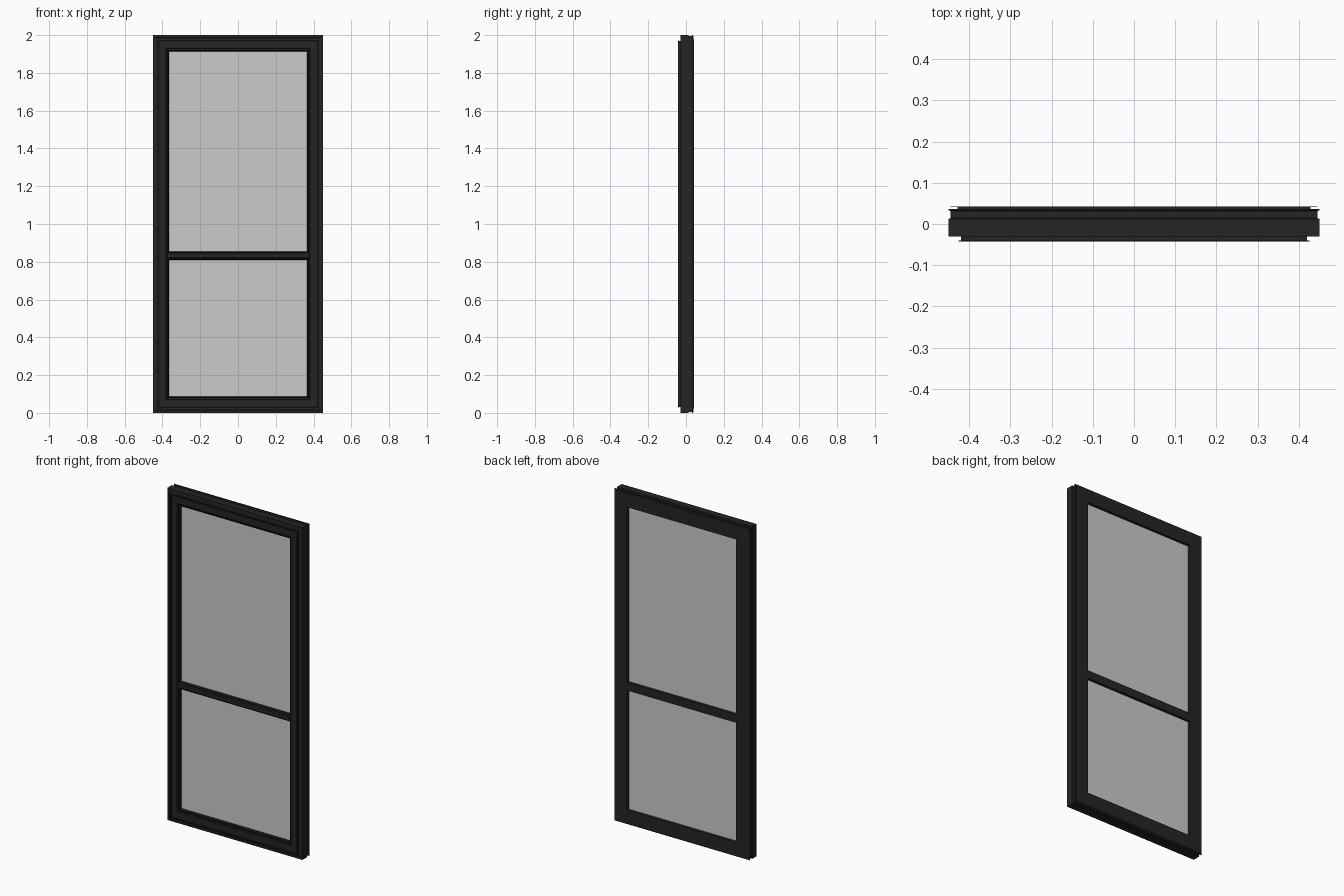
import bpy, bmesh

if "Cube" in bpy.data.objects:
    bpy.data.objects.remove(bpy.data.objects["Cube"])

W, H = 0.45, 2.0          # half width and height of the window


def material(name, rgb):
    m = bpy.data.materials.new(name)
    m.diffuse_color = (*rgb, 1)
    m.use_nodes = True
    m.node_tree.nodes["Principled BSDF"].inputs["Base Color"].default_value = m.diffuse_color
    return m


black = material("black_paint", (0.018, 0.018, 0.018))
rubber = material("black_rubber", (0.008, 0.008, 0.008))


def finish(name, bm, mat=None):
    bmesh.ops.recalc_face_normals(bm, faces=bm.faces)
    me = bpy.data.meshes.new(name)
    bm.to_mesh(me)
    bm.free()
    ob = bpy.data.objects.new(name, me)
    bpy.context.collection.objects.link(ob)
    if mat:
        me.materials.append(mat)
    return ob


def bridge(bm, loops, closed):
    n = len(loops[0])
    for k in range(len(loops) if closed else len(loops) - 1):
        a, b = loops[k], loops[(k + 1) % len(loops)]
        for i in range(n):
            j = (i + 1) % n
            bm.faces.new((a[i], a[j], b[j], b[i]))


def mitred_frame(name, profile, mat, z0=0.0, z1=H, half=W):
    """Sweep a closed (inset, y) profile round a rectangle."""
    bm = bmesh.new()
    loops = []
    for sx, sz in ((-1, 0), (1, 0), (1, 1), (-1, 1)):
        loops.append([bm.verts.new((sx * (half - d), y, z1 - d if sz else z0 + d))
                      for d, y in profile])
    bridge(bm, loops, True)
    return finish(name, bm, mat)


def rail(name, profile, half, mat):
    """Extrude a closed (y, z) profile along x."""
    bm = bmesh.new()
    loops = [[bm.verts.new((x, y, z)) for y, z in profile] for x in (-half, half)]
    bridge(bm, loops, False)
    for lp in loops:
        bm.faces.new(lp)
    return finish(name, bm, mat)


# Fixed outer frame with grooved outer edge
mitred_frame("outer_frame", [
    (0.0, -0.030), (0.0, 0.012), (0.005, 0.014), (0.005, 0.032), (0.0, 0.033),
    (0.0, 0.036), (0.040, 0.036), (0.040, -0.026), (0.014, -0.026),
    (0.012, -0.030)], black)

# Sash with a stepped front and a flat overlapping back
mitred_frame("sash_frame", [
    (0.030, -0.040), (0.030, -0.024), (0.038, -0.020), (0.038, 0.034),
    (0.022, 0.034), (0.022, 0.041), (0.005, 0.041), (0.005, 0.043),
    (0.088, 0.043), (0.088, 0.027), (0.082, 0.025), (0.082, -0.018),
    (0.074, -0.020), (0.074, -0.036), (0.070, -0.040)], black)

# Thin seal on the front face of the sash
mitred_frame("front_seal", [
    (0.025, -0.042), (0.025, -0.040), (0.034, -0.040), (0.034, -0.042)], rubber)

# Horizontal dividing bar
rail("dividing_bar", [
    (0.043, 0.808), (0.043, 0.857), (0.027, 0.857), (0.025, 0.851),
    (-0.020, 0.851), (-0.036, 0.847), (-0.040, 0.843), (-0.040, 0.822),
    (-0.036, 0.818), (-0.020, 0.814), (0.025, 0.814), (0.027, 0.808)], 0.372, black)

# Glazing beads and glass panes, lower and upper
for label, z0, z1 in (("lower", 0.078, 0.820), ("upper", 0.845, 1.922)):
    mitred_frame(label + "_glazing_bead", [
        (0.0, -0.034), (0.0, -0.016), (0.010, -0.016), (0.010, -0.026),
        (0.006, -0.034)], rubber, z0, z1, 0.376)
    g0, g1 = z0 + 0.003, z1 - 0.003
    rail(label + "_glass", [(-0.017, g0), (-0.017, g1), (0.026, g1), (0.026, g0)],
         0.370, None)
